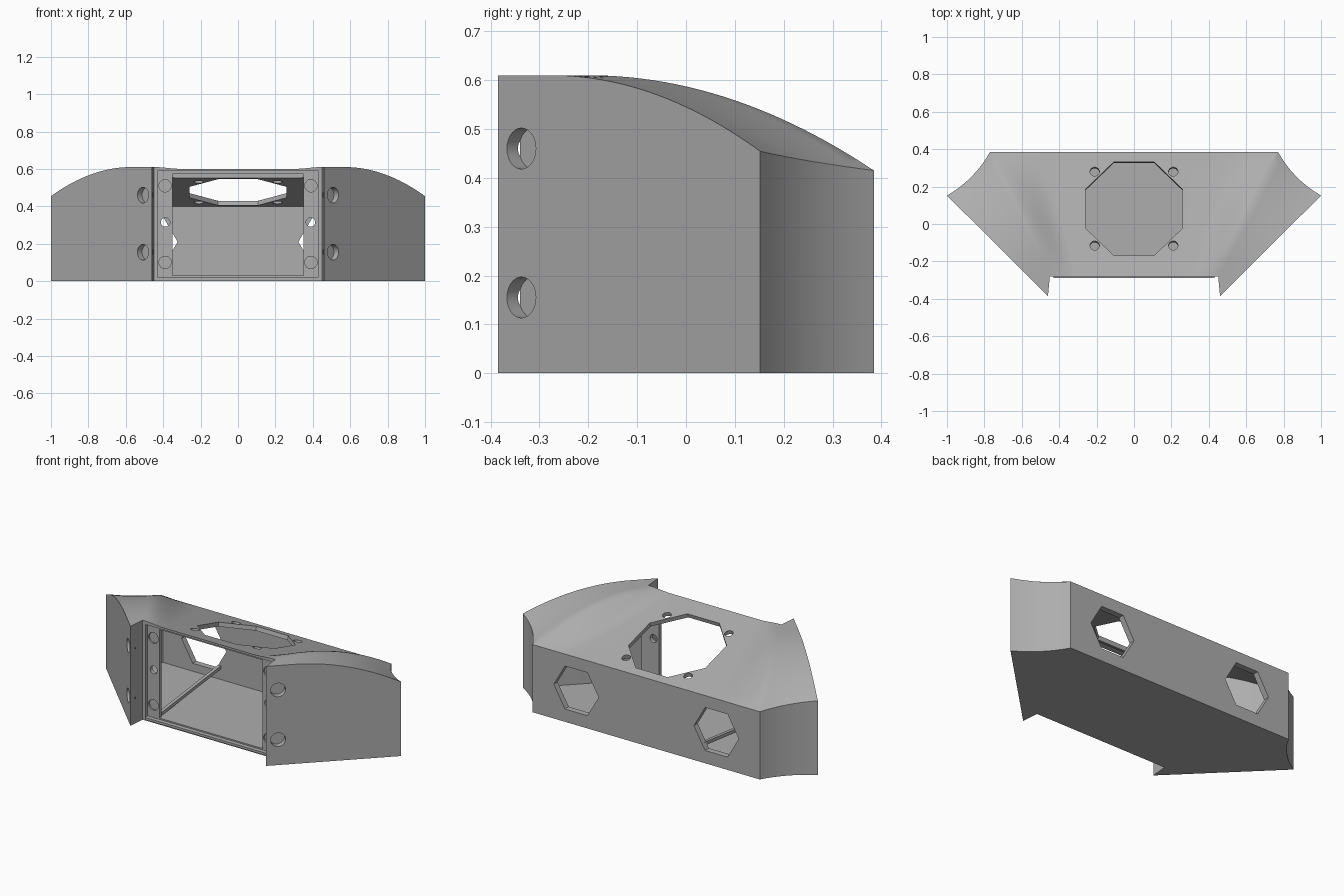
import bpy, bmesh, math
from mathutils import Matrix, Vector

if "Cube" in bpy.data.objects:
    bpy.data.objects.remove(bpy.data.objects["Cube"], do_unlink=True)

grey = bpy.data.materials.new("plain grey")
grey.use_nodes = True
colour = (0.42, 0.42, 0.42, 1)
grey.diffuse_color = colour
grey.node_tree.nodes["Principled BSDF"].inputs["Base Color"].default_value = colour

FRONT, BACK = -0.28, 0.385
SLOPE = 0.278


def make_object(name, bm):
    bmesh.ops.recalc_face_normals(bm, faces=bm.faces)
    mesh = bpy.data.meshes.new(name)
    bm.to_mesh(mesh)
    bm.free()
    mesh.materials.append(grey)
    obj = bpy.data.objects.new(name, mesh)
    bpy.context.collection.objects.link(obj)
    return obj


def box(name, x0, x1, y0, y1, z0, z1):
    bm = bmesh.new()
    size = Matrix.Diagonal((x1 - x0, y1 - y0, z1 - z0, 1))
    place = Matrix.Translation(((x0 + x1) / 2, (y0 + y1) / 2, (z0 + z1) / 2))
    bmesh.ops.create_cube(bm, size=1, matrix=place @ size)
    return make_object(name, bm)


def prism(name, centre, axis, radius, depth, sides, turn=0.0):
    """Regular prism centred on a point, running along an axis."""
    axis = Vector(axis).normalized()
    side = Vector((0, 0, 1)).cross(axis) if abs(axis.z) < 0.9 else Vector((1, 0, 0))
    side.normalize()
    up = axis.cross(side)
    rings = []
    bm = bmesh.new()
    for end in (-depth / 2, depth / 2):
        ring = []
        for i in range(sides):
            a = turn + 2 * math.pi * i / sides
            p = Vector(centre) + axis * end
            p += (side * math.cos(a) + up * math.sin(a)) * radius
            ring.append(bm.verts.new(p))
        rings.append(ring)
        bm.faces.new(ring)
    for i in range(sides):
        j = (i + 1) % sides
        bm.faces.new((rings[0][i], rings[0][j], rings[1][j], rings[1][i]))
    return make_object(name, bm)


# Roof surface: flat sloped centre, blend to a curved ridge, then the wing
def plane_z(y):
    return 0.6 - SLOPE * (y - FRONT)


def roof_point(section, v, t):
    y = FRONT + (BACK - FRONT) * t
    flat = Vector((0.3 + 0.2 * t, y, plane_z(y)))
    ridge = Vector((0.45 + 0.32 * t, y, 0.61 - 0.57 * max(0, y + 0.2) ** 2))
    if section == "centre":
        return Vector((flat.x * v, y, flat.z))
    if section == "blend":
        p = flat.lerp(ridge, v)
        p.z = flat.z + (ridge.z - flat.z) * v * v * (3 - 2 * v)
        return p
    wy = -0.385 + 0.537 * t
    edge = Vector((0.46 + 0.54 * t, wy, 0.61 - 0.85 * max(0, wy + 0.276) ** 2))
    p = ridge.lerp(edge, v)
    bow = 0.016 * 4 * v * (1 - v) * t ** 3
    return p - Vector((bow, bow, 0))


def shell(name, t0, t1, wing_reach, drop, floor):
    """Closed solid under the roof surface."""
    columns = [("centre", 0.0), ("centre", 0.5), ("centre", 1.0)]
    columns += [("blend", i / 10) for i in range(1, 11)]
    columns += [("wing", i / 8) for i in range(1, 9)]
    half = []
    rows = 28
    for section, v in columns:
        line = []
        for r in range(rows + 1):
            t = t0 + (t1 - t0) * r / rows
            w = v * wing_reach(t) if section == "wing" else v
            line.append(roof_point(section, w, t) - Vector((0, 0, drop)))
        half.append(line)
    mirrored = [[Vector((-p.x, p.y, p.z)) for p in line] for line in half[:0:-1]]
    full = mirrored + half
    bm = bmesh.new()
    top = [[bm.verts.new(p) for p in line] for line in full]
    low = [[bm.verts.new((p.x, p.y, floor)) for p in line] for line in full]
    last = len(full) - 1
    for c in range(last):
        for r in range(rows):
            for g in (top, low):
                bm.faces.new((g[c][r], g[c + 1][r], g[c + 1][r + 1], g[c][r + 1]))
        for r in (0, rows):
            bm.faces.new((top[c][r], top[c + 1][r], low[c + 1][r], low[c][r]))
    for c in (0, last):
        for r in range(rows):
            bm.faces.new((top[c][r], top[c][r + 1], low[c][r + 1], low[c][r]))
    return make_object(name, bm)


housing = shell("housing", 0, 1, lambda t: 1.0, 0, 0)

# Hollow interior, front recess and front opening
cutters = [
    shell("cavity_cutter", 0.06, 0.945, lambda t: 0.5 + 0.32 * t, 0.026, 0.03),
    box("recess_cutter", -0.43, 0.43, -0.5, -0.262, 0.02, 0.588),
    box("opening_cutter", -0.35, 0.35, -0.3, -0.2, 0.03, 0.572),
]

# Octagonal roof opening and its four screw holes, square to the slope
normal = (0, SLOPE, 1)
cutters.append(prism("octagon_cutter", (0, 0.082, plane_z(0.082)), normal,
                     0.26 / math.cos(math.pi / 8), 0.2, 8, math.pi / 8))
for s in (-1, 1):
    for y in (-0.115, 0.28):
        cutters.append(prism("screw_cutter", (s * 0.21, y, plane_z(y)), normal, 0.025, 0.1, 20))
    # Hexagonal windows in the back wall
    cutters.append(prism("window_cutter", (s * 0.475, BACK, 0.21), (0, 1, 0), 0.152, 0.2, 6))
    # Blind holes in the slanted wing faces
    for z in (0.155, 0.46):
        cutters.append(prism("wing_hole_cutter", (s * 0.508, -0.337, z), (s, -1, 0), 0.042, 0.07, 28))
    # Shallow sockets and a through hole in each front flange
    for z in (0.1, 0.51):
        cutters.append(prism("socket_cutter", (s * 0.39, -0.262, z), (0, 1, 0), 0.033, 0.02, 24))
    cutters.append(prism("flange_hole_cutter", (s * 0.388, -0.25, 0.315), (0, 1, 0), 0.024, 0.1, 20))

bpy.context.view_layer.objects.active = housing
for cutter in cutters:
    cutter.hide_render = True
    mod = housing.modifiers.new("cut", 'BOOLEAN')
    mod.operation = 'DIFFERENCE'
    mod.solver = 'EXACT'
    mod.object = cutter
    bpy.ops.object.modifier_apply(modifier=mod.name)
    bpy.data.objects.remove(cutter, do_unlink=True)

bpy.ops.object.select_all(action='DESELECT')
housing.select_set(True)
bpy.ops.object.shade_smooth_by_angle(angle=math.radians(25))

# Rails on the floor, rising towards the back wall
for s, side in ((-1, "right"), (1, "left")):
    rail = box(side + "_floor_rail", s * 0.37 - 0.01, s * 0.37 + 0.01, -0.245, 0.36, 0.025, 0.045)
    for v in rail.data.vertices:
        if v.co.y > 0:
            v.co.z += 0.07

# Thin lip along the bottom of the front opening
box("front_lip", -0.43, 0.43, -0.288, -0.262, 0.008, 0.022)
